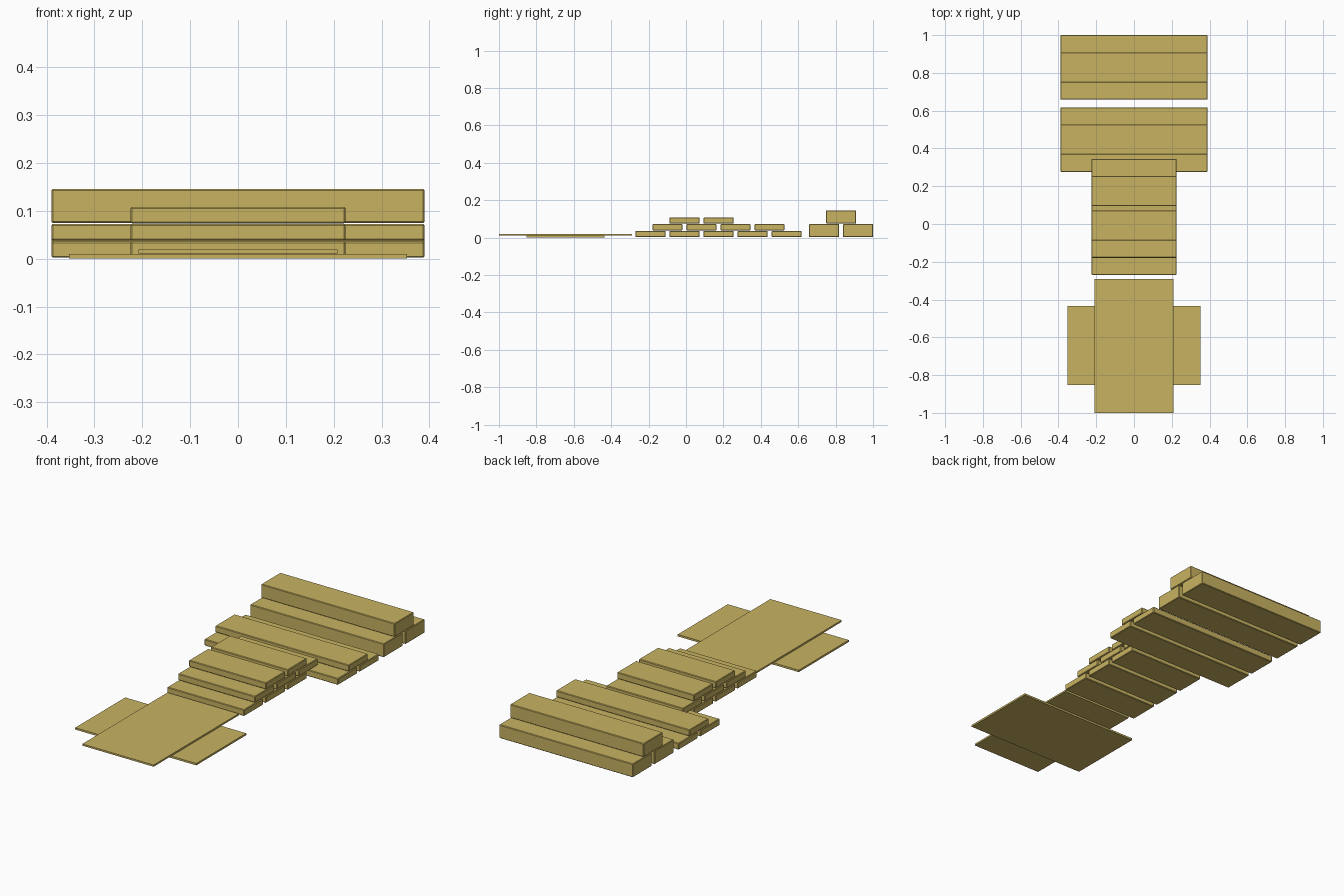
import bpy

if "Cube" in bpy.data.objects:
    bpy.data.objects.remove(bpy.data.objects["Cube"])

wood = bpy.data.materials.new("pale_wood")
wood.diffuse_color = (0.58, 0.45, 0.12, 1)
wood.use_nodes = True
wood.node_tree.nodes["Principled BSDF"].inputs["Base Color"].default_value = wood.diffuse_color


def board(name, half_x, y0, y1, z0, z1, bevel=0.0):
    bpy.ops.mesh.primitive_cube_add(size=1, location=(0, (y0 + y1) / 2, (z0 + z1) / 2))
    ob = bpy.context.object
    ob.name = name
    ob.scale = (2 * half_x, y1 - y0, z1 - z0)
    bpy.ops.object.transform_apply(location=False, rotation=False, scale=True)
    ob.data.materials.append(wood)
    if bevel:
        mod = ob.modifiers.new("eased_edges", 'BEVEL')
        mod.width = bevel
        mod.segments = 1
    return ob


def stack(name, half_x, rows, z0, height, pitch, width=0.16, bevel=0.003):
    for r, starts in enumerate(rows):
        for i, y in enumerate(starts):
            z = z0 + r * pitch
            board(f"{name}_{r + 1}_{i + 1}", half_x, y, y + width, z, z + height, bevel)


# thick beams at the back
stack("beam", 0.39, [[0.658, 0.84], [0.749]], 0.002, 0.071, 0.0725)

# long planks
stack("long_plank", 0.39, [[0.276, 0.458], [0.367]], 0.002, 0.034, 0.036)

# short planks stacked three high
stack("short_plank", 0.225, [[-0.27, -0.088, 0.094],
                             [-0.179, 0.003, 0.185],
                             [-0.088, 0.094]], 0.002, 0.034, 0.036)

# two thin crossed sheets at the front
board("lower_sheet", 0.353, -0.852, -0.435, 0.0, 0.010)
board("upper_sheet", 0.208, -1.0, -0.29, 0.0105, 0.0195)
